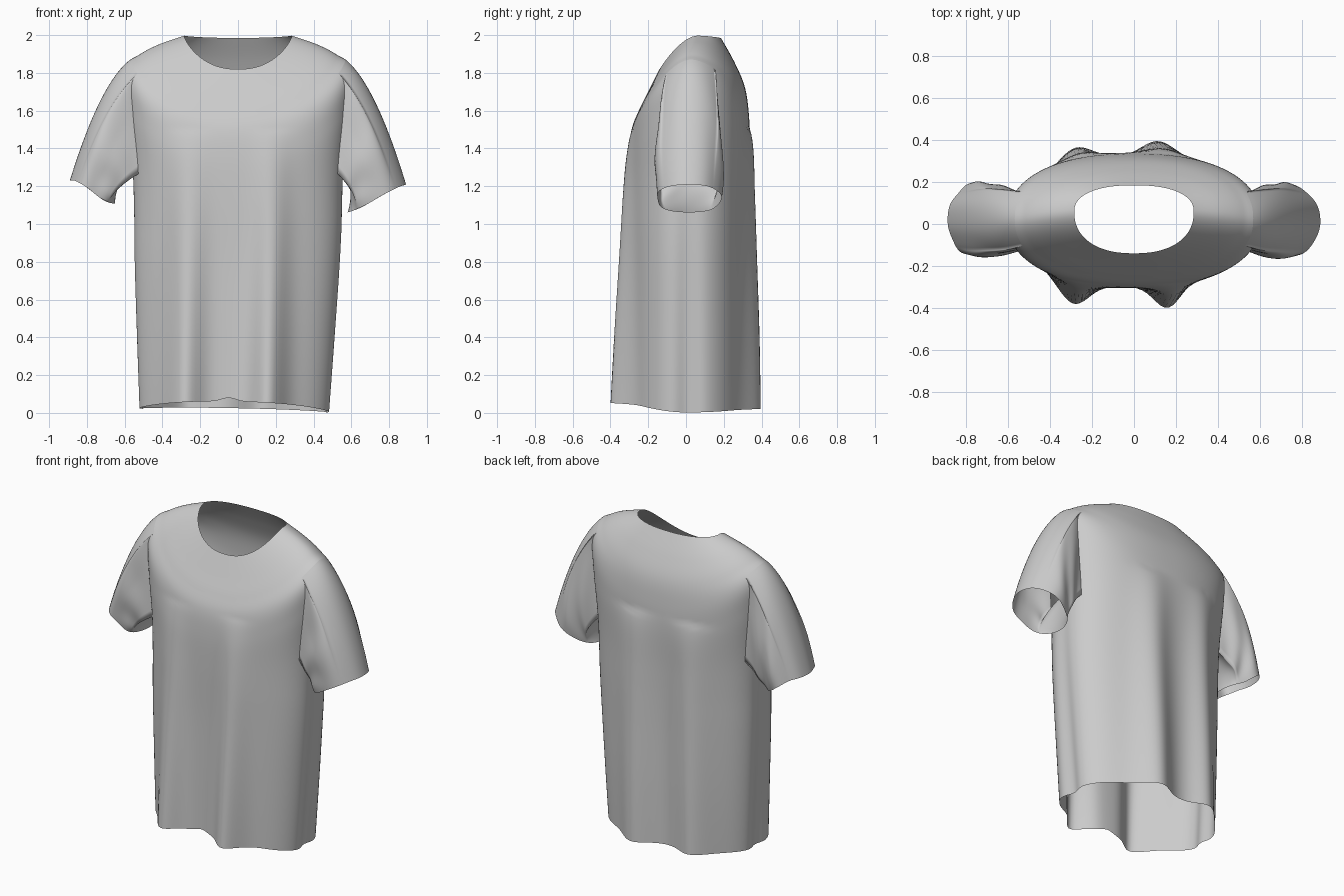
import bpy
import math
from mathutils import Vector

if "Cube" in bpy.data.objects:
    bpy.data.objects.remove(bpy.data.objects["Cube"])

COLS = 160      # columns around the body, column 0 at the left side
STEPS = 8       # rows between two key rings
ARM = 10        # half width of the armhole in columns

cloth = bpy.data.materials.new("light grey cloth")
cloth.use_nodes = True
cloth.diffuse_color = (0.6, 0.6, 0.6, 1)
cloth.node_tree.nodes["Principled BSDF"].inputs["Base Color"].default_value = (0.6, 0.6, 0.6, 1)


def make_object(name, verts, faces):
    mesh = bpy.data.meshes.new(name)
    mesh.from_pydata(verts, [], faces)
    mesh.materials.append(cloth)
    mesh.shade_smooth()
    obj = bpy.data.objects.new(name, mesh)
    bpy.context.collection.objects.link(obj)
    return obj


def bump(x, centre, width):
    return math.exp(-((x - centre) / width) ** 2)


def spline(keys, steps):
    """Smooth rows of values passing through every key row."""
    rows = []
    for i in range(len(keys) - 1):
        a, b, c, d = (keys[max(0, min(len(keys) - 1, i + k))] for k in (-1, 0, 1, 2))
        for s in range(steps):
            t = s / steps
            rows.append([q + t / 2 * (r - p + t * (2 * p - 5 * q + 4 * r - w
                         + t * (3 * (q - r) + w - p))) for p, q, r, w in zip(a, b, c, d)])
    rows.append(list(keys[-1]))
    return rows


# Key rings, neck to hem: half width, front y, back y, side y, side z, front z, back z
RINGS = [
    (0.285, -0.14, 0.185, 0.06, 1.997, 1.82, 1.985),
    (0.42, -0.20, 0.255, 0.045, 1.95, 1.70, 1.86),
    (0.525, -0.25, 0.31, 0.03, 1.895, 1.60, 1.73),
    (0.60, -0.288, 0.332, 0.02, 1.83, 1.50, 1.59),
    (0.595, -0.303, 0.338, 0.015, 1.64, 1.36, 1.42),
    (0.565, -0.305, 0.328, 0.01, 1.30, 1.15, 1.15),
    (0.555, -0.30, 0.322, 0.0, 0.85, 0.80, 0.80),
    (0.535, -0.30, 0.32, 0.0, 0.40, 0.42, 0.40),
    (0.515, -0.30, 0.315, 0.0, 0.012, 0.06, 0.025),
]


def body_point(row, col):
    half, front, back, y_side, z_side, z_front, z_back = row
    t = 2 * math.pi * col / COLS
    c, s = math.cos(t), math.sin(t)
    x = half * math.copysign(abs(c) ** 0.87, c)
    y = y_side + ((front if s < 0 else back) - y_side) * abs(s) ** 0.87
    z = z_side + ((z_front if s < 0 else z_back) - z_side) * abs(s) ** 1.5
    # hanging folds that deepen towards the hem
    drop = max(0, (1.5 - z) / 1.5)
    fold = drop ** 0.75
    if s < 0:
        y -= fold * (0.115 * bump(x, -0.27, 0.10) + 0.115 * bump(x, 0.18, 0.09)) * min(1, -2 * s)
        z += 0.02 * bump(x, -0.03, 0.05) * bump(z, 0.06, 0.08)
    else:
        y += drop ** 0.5 * (0.08 * bump(x, -0.26, 0.11) + 0.088 * bump(x, 0.14, 0.12)) * min(1, 2 * s)
    x *= 1 - 0.06 * fold * bump(y, 0.01, 0.06)
    low = max(0, 1 - z)
    return Vector((x - 0.02 * low, y, z - 0.02 * x * low))


# Body: open at neck and hem, with an armhole on each side
rows = spline(RINGS, STEPS)
top, bottom = 2 * STEPS + STEPS // 2, 5 * STEPS
grid = [[body_point(row, col) for col in range(COLS)] for row in rows]


def in_armhole(r, c):
    side = min((c - start) % COLS for start in (-ARM, COLS // 2 - ARM))
    return top <= r < bottom and side < 2 * ARM


faces = []
for r in range(len(rows) - 1):
    for c in range(COLS):
        if not in_armhole(r, c):
            n = (c + 1) % COLS
            faces.append((r * COLS + c, (r + 1) * COLS + c, (r + 1) * COLS + n, r * COLS + n))
make_object("shirt_body", [p for line in grid for p in line], faces)


def make_sleeve(name, mid, side, centre, size, flutter):
    """Loft from the armhole edge to a flared cuff ring."""
    edge = [grid[top][(mid + k) % COLS] for k in range(-ARM, ARM)]
    edge += [grid[r][(mid + ARM) % COLS] for r in range(top, bottom)]
    edge += [grid[bottom][(mid + k) % COLS] for k in range(ARM, -ARM, -1)]
    edge += [grid[r][(mid - ARM) % COLS] for r in range(bottom, top, -1)]
    verts, count, rings = [], len(edge), 24
    for j in range(rings + 1):
        t = j / rings
        for p in edge:
            a = math.atan2((p.z - 1.57) / 0.29, (p.y - 0.02) / 0.13)
            up = math.sin(a)
            wave = 1 + flutter * math.sin(5 * a + 1) * (1 - abs(up) ** 3)
            cuff = Vector((side * (centre[0] + size[0] * up * wave),
                           centre[1] + size[1] * math.cos(a) * wave,
                           centre[2] + size[2] * up + flutter * 0.15 * math.sin(3 * a)))
            # shoulder line runs on into the sleeve, sides puff outwards
            lift = max(0, up)
            ctrl = (p + cuff) / 2 + Vector((side * 0.05 * (1 - lift), 0, 0.2 * lift))
            ctrl.y += 0.045 * math.cos(a)
            q = p * (1 - t) ** 2 + ctrl * 2 * t * (1 - t) + cuff * t * t
            # soft creases gathered around the underarm
            q.y += 0.006 * math.sin(math.pi * t) * math.sin(9 * t + 4 * a) * (1 - lift)
            verts.append(q)
    quads = []
    for j in range(rings):
        for i in range(count):
            n = (i + 1) % count
            quads.append((j * count + i, (j + 1) * count + i, (j + 1) * count + n, j * count + n))
    make_object(name, verts, quads)


make_sleeve("left_sleeve", 0, 1, (0.735, 0.015, 1.135), (0.155, 0.17, 0.078), 0.03)
make_sleeve("right_sleeve", COLS // 2, -1, (0.77, 0.02, 1.17), (0.12, 0.165, 0.07), 0.06)
